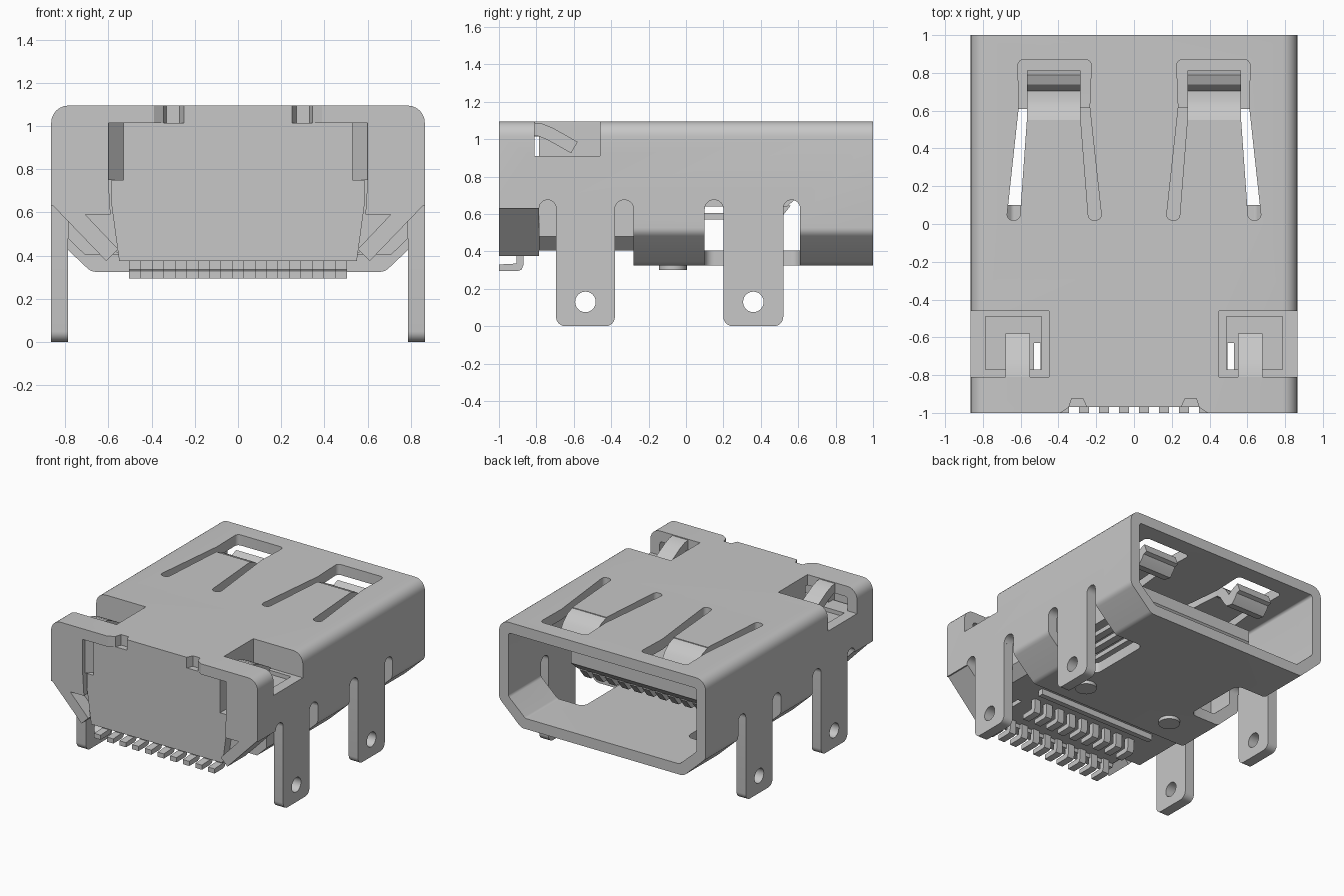
import bpy, bmesh, math
from mathutils import Vector

cube = bpy.data.objects.get("Cube")
if cube:
    bpy.data.objects.remove(cube)

GREY = (0.57, 0.57, 0.57, 1)
metal = bpy.data.materials.new("plain grey")
metal.use_nodes = True
metal.diffuse_color = GREY
metal.node_tree.nodes["Principled BSDF"].inputs["Base Color"].default_value = GREY
parts = []


def prism(name, pts, axis, a, b):
    """Extrude a 2D outline along x, y or z from a to b."""
    place = {"x": lambda u, v, w: (w, u, v),
             "y": lambda u, v, w: (u, w, v),
             "z": lambda u, v, w: (u, v, w)}[axis]
    bm = bmesh.new()
    low = [bm.verts.new(place(u, v, a)) for u, v in pts]
    high = [bm.verts.new(place(u, v, b)) for u, v in pts]
    bm.faces.new(low)
    bm.faces.new(high)
    for i in range(len(pts)):
        j = (i + 1) % len(pts)
        bm.faces.new((low[i], low[j], high[j], high[i]))
    bmesh.ops.recalc_face_normals(bm, faces=bm.faces)
    mesh = bpy.data.meshes.new(name)
    bm.to_mesh(mesh)
    bm.free()
    mesh.materials.append(metal)
    ob = bpy.data.objects.new(name, mesh)
    bpy.context.collection.objects.link(ob)
    parts.append(ob)
    return ob


def box(name, x, y, z):
    return prism(name, [(x[0], y[0]), (x[1], y[0]), (x[1], y[1]), (x[0], y[1])], "z", *z)


def rounded(corners, steps=6):
    """Outline from (u, v, radius) corners with arcs."""
    out = []
    for i, (u, v, r) in enumerate(corners):
        p = Vector((u, v))
        if r == 0:
            out.append((u, v))
            continue
        d0 = (Vector(corners[i - 1][:2]) - p).normalized()
        d1 = (Vector(corners[(i + 1) % len(corners)][:2]) - p).normalized()
        half = d0.angle(d1) / 2
        c = p + (d0 + d1).normalized() * r / math.sin(half)
        s, e = p + d0 * r / math.tan(half) - c, p + d1 * r / math.tan(half) - c
        sweep = s.angle(e)
        for k in range(steps + 1):
            t = k / steps
            q = (s * math.sin((1 - t) * sweep) + e * math.sin(t * sweep)) / math.sin(sweep)
            out.append(tuple(c + q))
    return out


def circle(u, v, r, n=24):
    return [(u + r * math.cos(math.tau * i / n), v + r * math.sin(math.tau * i / n))
            for i in range(n)]


def strip(name, path, thick, x0, x1):
    """Bent sheet following a centre line in the yz plane."""
    path = [Vector(p) for p in path]
    top, bottom = [], []
    for i, p in enumerate(path):
        d = (path[min(i + 1, len(path) - 1)] - path[max(i - 1, 0)]).normalized()
        n = Vector((-d.y, d.x)) * thick / 2
        top.append(tuple(p + n))
        bottom.append(tuple(p - n))
    return prism(name, top + bottom[::-1], "x", x0, x1)


def cut(target, cutter):
    mod = target.modifiers.new("cut", "BOOLEAN")
    mod.operation = "DIFFERENCE"
    mod.solver = "EXACT"
    mod.object = cutter
    bpy.context.view_layer.update()
    deps = bpy.context.evaluated_depsgraph_get()
    mesh = bpy.data.meshes.new_from_object(target.evaluated_get(deps))
    target.modifiers.clear()
    target.data = mesh
    parts.remove(cutter)
    bpy.data.objects.remove(cutter)


def mirrored(half):
    return half + [(-u, *rest) for u, *rest in reversed(half)]


# Shell tube
W, WI, WALL_END = 0.865, 0.787, 0.63
outer = mirrored([(0.68, 0.325, 0.06), (W, 0.5, 0.06), (W, 1.095, 0.08)])
inner = mirrored([(0.645, 0.405, 0.03), (WI, 0.535, 0.03), (WI, 1.015, 0.02)])
shell = prism("shell", rounded(outer), "y", -1, 1)
cut(shell, prism("cutter", rounded(inner), "y", -1.1, 1.1))

# Open underside at the front, leg windows and relief slots
cut(shell, box("cutter", (-1, 1), (-1.1, -0.28), (0, WALL_END)))
for s in (1, -1):
    window = rounded([(0.43, 0.1, 0.05), (1, 0.1, 0), (1, 0.61, 0), (0.43, 0.61, 0.05)])
    cut(shell, prism("cutter", [(s * u, v) for u, v in window], "z", 0, WALL_END - 0.01))
    for y0, y1 in ((-0.785, -0.695), (-0.38, -0.28), (0.1, 0.2), (0.52, 0.61)):
        r = (y1 - y0) * 0.49
        slot = rounded([(y0, 0.5, 0), (y1, 0.5, 0), (y1, 0.675, r), (y0, 0.675, r)])
        cut(shell, prism("cutter", slot, "x", *sorted((s * 0.7, s))))
    # Spring openings in the top
    spring_gap = [(0.225, 0.87, 0.03), (0.615, 0.87, 0.03), (0.61, 0.62, 0), (0.675, 0.02, 0.03),
                  (0.605, 0.02, 0.03), (0.567, 0.55, 0), (0.282, 0.55, 0), (0.24, 0.02, 0.03),
                  (0.17, 0.02, 0.03), (0.235, 0.62, 0)]
    cut(shell, prism("cutter", [(s * u, v) for u, v in rounded(spring_gap)], "z", 0.9, 1.2))
    # Corner notches and bend reliefs
    cut(shell, box("cutter", sorted((s * 0.45, s)), (-0.81, -0.46), (0.91, 1.2)))
    relief = [(0.24, -1.1), (0.4, -1.1), (0.39, -1), (0.345, -0.97), (0.33, -0.925),
              (0.27, -0.925), (0.25, -0.97)]
    cut(shell, prism("cutter", [(s * u, v) for u, v in relief], "z", 0.9, 1.2))
cut(shell, box("cutter", (-0.26, 0.26), (-1.1, -0.97), (0.9, 1.2)))

# Inner housing, with shallow pockets under the corner notches
core = mirrored([(0.71, 0.405, 0), (WI, 0.48, 0), (WI, 1.015, 0)])
housing = prism("housing", rounded(core), "y", -0.785, -0.1)
for s in (1, -1):
    cut(housing, box("cutter", sorted((s * 0.45, s)), (-0.9, -0.46), (0.91, 1.2)))
    cut(housing, box("cutter", sorted((s * 0.49, s)), (-0.77, -0.49), (0.88, 1.2)))
    cut(housing, box("cutter", sorted((s * 0.495, s * 0.53)), (-0.77, -0.63), (0.2, 1.2)))
nose = mirrored([(0.55, 0.405), (0.7, 0.54), (WI, 0.64), (WI, 0.91)])
prism("housing_front", nose, "y", -0.9, -0.78)
box("pin_rib", (-0.5, 0.5), (-0.44, -0.4), (0.36, 0.41))

# Plug tongue with a chamfered tip, and contact bars hung below it
tongue = [(-0.1, 0.64), (0.54, 0.64), (0.62, 0.71), (0.62, 0.8), (-0.1, 0.8)]
prism("tongue", tongue, "x", -0.53, 0.53)
for i in range(10):
    x = (i - 4.5) * 0.105
    bar = [(-0.1, 0.57), (0.5, 0.57), (0.56, 0.645), (0.52, 0.645), (0.48, 0.605), (-0.1, 0.605)]
    prism("tongue_contact", bar, "x", x - 0.028, x + 0.028)

# Front panel
panel = mirrored([(0.55, 0.375), (0.585, 0.63), (0.585, 0.75), (0.53, 0.75), (0.53, 1.015)])
prism("front_panel", panel, "y", -0.97, -0.89)

for s in (1, -1):
    # Front wings, slanted side gaps and diagonal folded flaps
    wing = [(0.6, 1.03), (0.83, 1.03), (W, 0.99), (W, 0.64), (0.8, 0.59), (0.59, 0.59), (0.6, 0.75)]
    prism("front_wing", [(s * u, v) for u, v in wing], "y", -1, -0.92)
    slant = [(0.6, -0.975), (0.6, -0.85), (0.53, -0.85), (0.53, -0.9)]
    prism("slanted_side", [(s * u, v) for u, v in slant], "z", 0.75, 1.015)
    flap = [(W, 0.64), (0.61, 0.375), (0.555, 0.43), (WI, 0.675), (W, 0.675)]
    prism("folded_flap", [(s * u, v) for u, v in flap], "y", -0.999, -0.785)

    # Solder legs with holes
    for y0, y1 in ((-0.695, -0.38), (0.2, 0.52)):
        outline = rounded([(y0, 0, 0.05), (y1, 0, 0.05), (y1, WALL_END, 0), (y0, WALL_END, 0)])
        leg = prism("solder_leg", outline, "x", *sorted((s * WI, s * W)))
        hole = circle((y0 + y1) / 2, 0.13, 0.055)
        cut(leg, prism("cutter", hole, "x", *sorted((s * 0.7, s))))

    # Top springs, dipping and curling up at the tip
    spring = [(0.54, 1.057), (0.59, 1.04), (0.63, 1.005), (0.665, 0.95), (0.69, 0.915),
              (0.715, 0.91), (0.735, 0.935), (0.76, 0.97), (0.8, 0.985)]
    strip("top_spring", spring, 0.07, *sorted((s * 0.282, s * 0.567)))

    # Locking arms in the corner notches
    arm = [(-0.83, 1.055), (-0.78, 1.05), (-0.73, 1.03), (-0.67, 0.997), (-0.597, 0.955)]
    strip("locking_arm", arm, 0.07, *sorted((s * 0.55, s * 0.68)))

    # Floor bumps
    prism("floor_bump", circle(s * 0.38, -0.07, 0.075), "z", 0.3, 0.34)

# Two staggered rows of solder pins
pin = [(-1, 0.295), (-0.9, 0.295), (-0.88, 0.302), (-0.87, 0.325), (-0.87, 0.42),
       (-0.905, 0.42), (-0.905, 0.335), (-1, 0.33)]
for count, shift in ((10, 0), (9, 0.33)):
    for i in range(count):
        x = (i - (count - 1) / 2) * 0.106
        prism("solder_pin", [(y + shift, z) for y, z in pin], "x", x - 0.027, x + 0.027)

bpy.ops.object.select_all(action="DESELECT")
for ob in parts:
    ob.select_set(True)
bpy.context.view_layer.objects.active = shell
bpy.ops.object.shade_smooth_by_angle(angle=math.radians(30))
